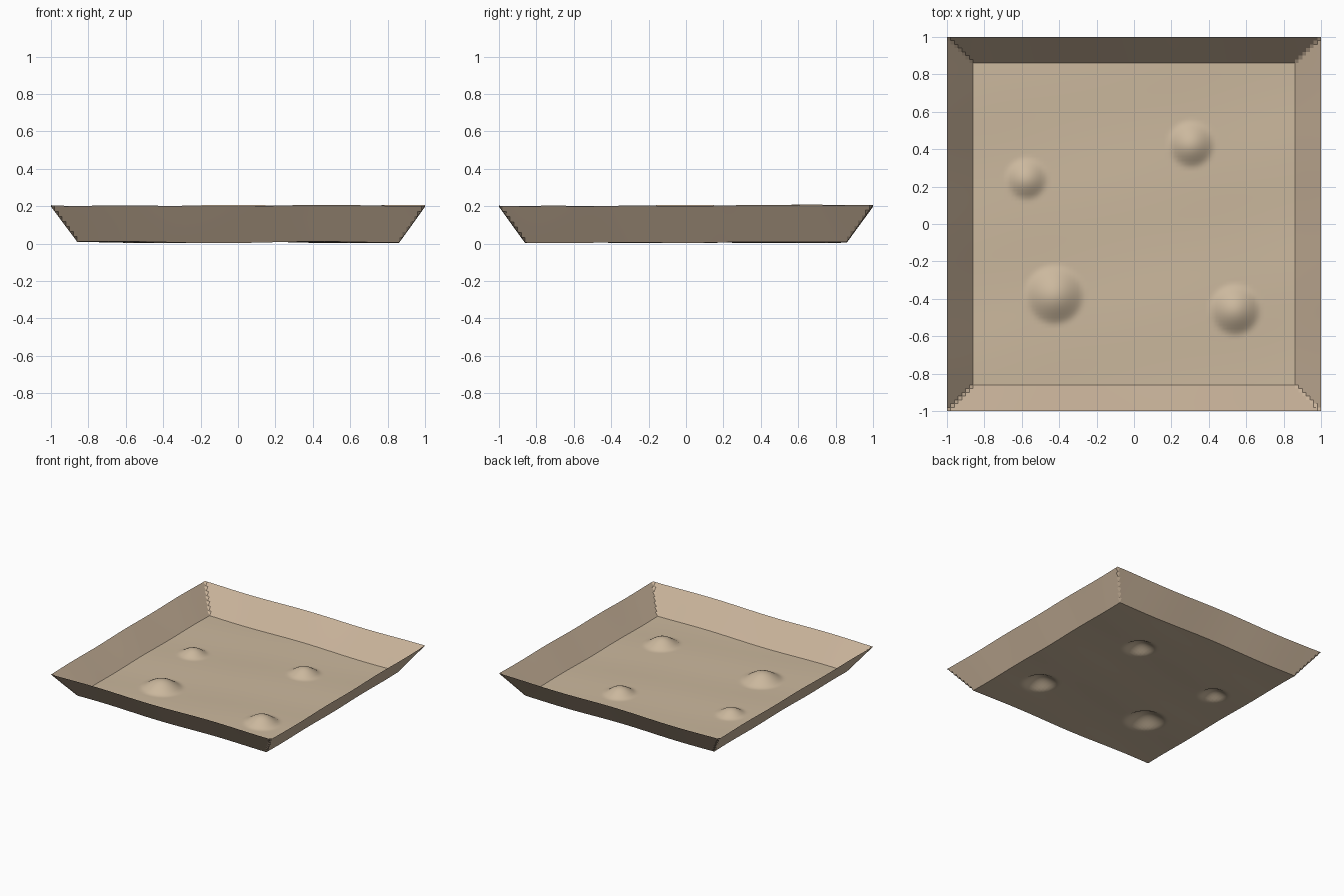
import bpy
import bmesh
from math import sin, radians

cube = bpy.data.objects.get("Cube")
if cube:
    bpy.data.objects.remove(cube)

HALF_FLOOR, RIM_HEIGHT = 0.86, 0.194
# Mounds: x, y, radius, height
MOUNDS = [(-0.425, -0.38, 0.16, 0.07), (0.54, -0.46, 0.137, 0.062),
          (0.305, 0.425, 0.125, 0.056), (-0.575, 0.24, 0.112, 0.048)]


def make_material(name, rgb):
    mat = bpy.data.materials.new(name)
    mat.use_nodes = True
    mat.diffuse_color = (*rgb, 1)
    mat.node_tree.nodes["Principled BSDF"].inputs["Base Color"].default_value = (*rgb, 1)
    return mat


def height(x, y):
    # Gentle ripples over the whole sheet
    z = 0.008 + 0.004 * sin(6 * x + 0.4 + 1.5 * y) + 0.002 * sin(9 * y - 2 * x)
    # Sloping border
    z += RIM_HEIGHT * max(0, max(abs(x), abs(y)) - HALF_FLOOR) / (1 - HALF_FLOOR)
    # Rounded mounds
    for mx, my, radius, rise in MOUNDS:
        t = ((x - mx) ** 2 + (y - my) ** 2) / radius ** 2
        if t < 1:
            z += rise * (1 - t) ** 1.5
    return z


# Thin open tray
bm = bmesh.new()
bmesh.ops.create_grid(bm, x_segments=100, y_segments=100, size=1)
for v in bm.verts:
    v.co.z = height(v.co.x, v.co.y)
for f in bm.faces:
    c = f.calc_center_median()
    f.material_index = int(max(abs(c.x), abs(c.y)) > HALF_FLOOR)
mesh = bpy.data.meshes.new("sand_tray")
bm.to_mesh(mesh)
bm.free()
mesh.materials.append(make_material("sand floor", (0.60, 0.48, 0.34)))
mesh.materials.append(make_material("sand wall", (0.62, 0.48, 0.345)))
tray = bpy.data.objects.new("sand_tray", mesh)
bpy.context.collection.objects.link(tray)

bpy.context.view_layer.objects.active = tray
tray.select_set(True)
bpy.ops.object.shade_smooth_by_angle(angle=radians(30))
